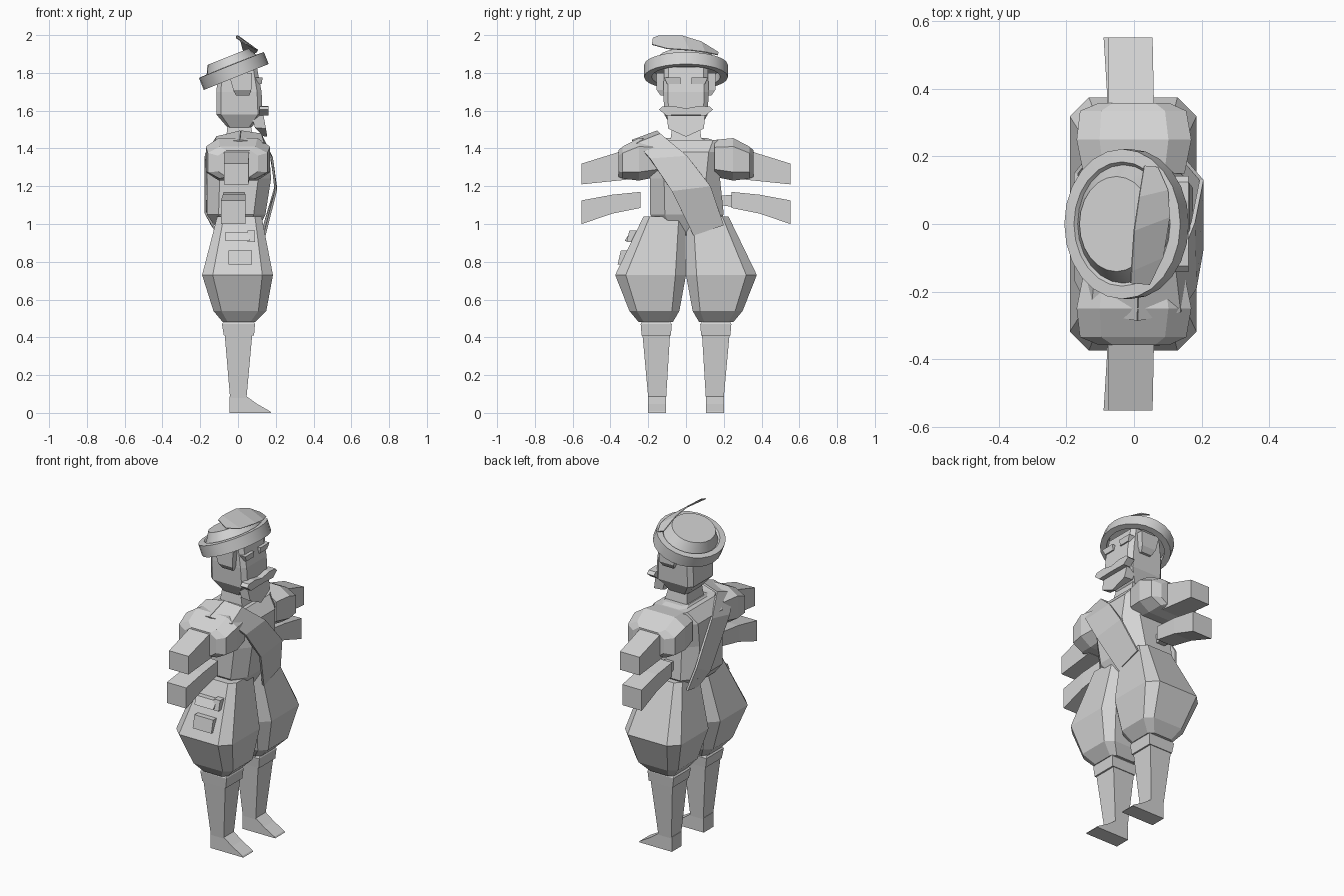
import bpy, bmesh, math
from mathutils import Matrix, Vector

mat = bpy.data.materials.new("light grey")
mat.diffuse_color = (0.65, 0.65, 0.65, 1)


def make(name, verts, faces, thick=0):
    bm = bmesh.new()
    vs = [bm.verts.new(v) for v in verts]
    for f in faces:
        bm.faces.new([vs[i] for i in f])
    bmesh.ops.recalc_face_normals(bm, faces=bm.faces)
    me = bpy.data.meshes.new(name)
    bm.to_mesh(me)
    bm.free()
    me.materials.append(mat)
    ob = bpy.data.objects.new(name, me)
    bpy.context.collection.objects.link(ob)
    if thick:
        m = ob.modifiers.new("thickness", 'SOLIDIFY')
        m.thickness = thick
        m.offset = 0
    return ob


def loft(name, secs, axis='z', cham=0.0, s=1):
    """Skin rectangles (pos, a0, a1, b0, b1) with cut corners along z or y.
    a is x; b is y (axis z) or z (axis y). s mirrors y."""
    verts = []
    n = 8 if cham else 4
    for p, a0, a1, b0, b1 in secs:
        da, db = (a1 - a0) * cham, (b1 - b0) * cham
        ring = [(a0 + da, b0), (a1 - da, b0), (a1, b0 + db), (a1, b1 - db),
                (a1 - da, b1), (a0 + da, b1), (a0, b1 - db), (a0, b0 + db)]
        if not cham:
            ring = [(a0, b0), (a1, b0), (a1, b1), (a0, b1)]
        for a, b in ring:
            verts.append((a, s * b, p) if axis == 'z' else (a, s * p, b))
    faces = [[k * n + i, k * n + (i + 1) % n, (k + 1) * n + (i + 1) % n, (k + 1) * n + i]
             for k in range(len(secs) - 1) for i in range(n)]
    last = (len(secs) - 1) * n
    faces += [list(range(n)), list(range(last, last + n))]
    return make(name, verts, faces)


def strip(name, left, right, thick):
    n = len(left)
    return make(name, left + right,
                [[i, i + 1, n + i + 1, n + i] for i in range(n - 1)], thick)


# legs, breeches and arms on both sides
for s, side in ((1, "left"), (-1, "right")):
    loft(side + "_breeches", [(0.48, -.08, .09, .07, .25), (0.54, -.13, .15, .035, .30),
                              (0.73, -.19, .185, 0, .375), (1.04, -.11, .125, .005, .225)],
         cham=0.15, s=s)
    loft(side + "_knee_band", [(0.41, -.075, .085, .08, .235), (0.47, -.085, .09, .075, .24),
                               (0.49, -.07, .08, .09, .23)], s=s)
    loft(side + "_stocking", [(0.08, -.042, .045, .105, .2), (0.41, -.07, .075, .085, .23)], s=s)
    y0, y1 = s * .105, s * .2
    prof = [(-.045, 0), (.175, 0), (.17, .008), (.1, .048), (.045, .088), (-.045, .088)]
    n = len(prof)
    make(side + "_shoe", [(x, y, z) for y in (y0, y1) for x, z in prof],
         [[i, (i + 1) % n, n + (i + 1) % n, n + i] for i in range(n)]
         + [list(range(n)), list(range(n, 2 * n))])
    loft(side + "_sleeve_puff", [(.15, -.15, .15, 1.25, 1.445), (.25, -.17, .17, 1.23, 1.455),
                                 (.335, -.16, .155, 1.24, 1.41), (.358, -.105, .105, 1.25, 1.39)],
         'y', 0.2, s)
    loft(side + "_upper_arm", [(.31, -.075, .06, 1.235, 1.395), (.552, -.075, .055, 1.21, 1.32)],
         'y', 0, s)
    loft(side + "_forearm", [(.24, -.075, .035, 1.085, 1.17), (.39, -.08, .04, 1.055, 1.155),
                             (.552, -.09, .04, 1.0, 1.125)], 'y', 0, s)
    # hair beside the face
    loft(side + "_side_hair", [(1.68, -.01, .06, .10, .135), (1.71, -.025, .07, .10, .155),
                               (1.80, -.05, .075, .10, .155)], s=s)
    # half of the moustache
    make(side + "_moustache",
         [(x, s * y, z) for x in (.115, .162)
          for y, z in ((0, 1.578), (0, 1.612), (.07, 1.625), (.125, 1.622), (.142, 1.605), (.105, 1.575))],
         [list(range(6)), list(range(6, 12))] + [[i, (i + 1) % 6, 6 + (i + 1) % 6, 6 + i] for i in range(6)])
    # brows
    loft(side + "_brow", [(1.74, .08, .125, .03, .10), (1.775, .08, .13, .03, .115)], s=s)

# wrist stub
loft("wrist_stub", [(.18, -.05, .0, 1.1, 1.15), (.25, -.055, .01, 1.09, 1.155)], 'y')

# torso, pelvis and neck
loft("torso", [(0.94, -.05, .09, -.03, .07), (1.0, -.13, .12, -.15, .16),
               (1.05, -.165, .145, -.19, .2), (1.24, -.165, .175, -.19, .18),
               (1.38, -.165, .165, -.2, .2), (1.445, -.11, .11, -.2, .23)], cham=0.2)
loft("collar", [(1.42, -.10, .10, -.18, .22), (1.455, -.07, .08, -.11, .11)], cham=0.15)
loft("neck", [(1.43, -.065, .09, -.085, .085), (1.53, -.055, .065, -.07, .07)])

# head and beard
loft("head", [(1.51, -.055, .07, -.075, .075), (1.58, -.115, .13, -.115, .115),
              (1.70, -.115, .125, -.12, .12), (1.83, -.10, .10, -.115, .115)], cham=0.1)
make("beard", [(.07, -.1, 1.575), (.07, .1, 1.575), (.135, .1, 1.575), (.135, -.1, 1.575),
               (.09, -.095, 1.51), (.09, .095, 1.51), (.148, .095, 1.505), (.148, -.095, 1.505),
               (.135, 0, 1.465), (.155, 0, 1.462)],
     [(0, 1, 2, 3), (0, 3, 7, 4), (1, 2, 6, 5), (3, 2, 6, 9, 7), (0, 1, 5, 8, 4),
      (4, 7, 9, 8), (5, 6, 9, 8)])

# tilted oval hat, turned from a profile
prof = [(0, .01), (.8, .01), (.82, -.034), (1, -.034), (1, .034), (.83, .036), (.79, .025), (.635, .082), (0, .082)]
bm = bmesh.new()
vs = [bm.verts.new((r, 0, z)) for r, z in prof]
es = [bm.edges.new(p) for p in zip(vs, vs[1:])]
bmesh.ops.spin(bm, geom=vs + es, cent=(0, 0, 0), axis=(0, 0, 1), angle=math.tau, steps=24)
bmesh.ops.remove_doubles(bm, verts=bm.verts, dist=1e-4)
bmesh.ops.recalc_face_normals(bm, faces=bm.faces)
bmesh.ops.transform(bm, verts=bm.verts, matrix=Matrix.Translation((-.022, 0, 1.81))
                    @ Matrix.Rotation(math.radians(-21.8), 4, 'Y')
                    @ Matrix.Diagonal((.185, .222, 1, 1)))
me = bpy.data.meshes.new("hat")
bm.to_mesh(me)
bm.free()
me.materials.append(mat)
hat = bpy.data.objects.new("hat", me)
bpy.context.collection.objects.link(hat)
bpy.context.view_layer.objects.active = hat
hat.select_set(True)
bpy.ops.object.shade_smooth_by_angle(angle=math.radians(30))

# feather lying across the hat
strip("feather",
      [(-.01, -.175, 1.985), (-.008, -.14, 1.997), (0, -.02, 1.996), (.015, .08, 1.965), (.03, .172, 1.908)],
      [(.045, -.18, 1.95), (.085, -.1, 1.928), (.105, .02, 1.92), (.1, .1, 1.91), (.07, .168, 1.895)], .005)

# sash over the shoulder, across chest and back
strip("sash_front",
      [(.01, -.285, 1.44), (.135, -.26, 1.425), (.18, -.19, 1.345), (.2, -.075, 1.175), (.14, .04, .94)],
      [(.015, -.15, 1.49), (.12, -.135, 1.475), (.175, .005, 1.36), (.2, .13, 1.2), (.14, .2, .995)], .012)
strip("sash_back",
      [(.01, -.285, 1.44), (-.125, -.26, 1.42), (-.17, -.17, 1.33), (-.172, .02, 1.06), (-.12, .06, .97)],
      [(.015, -.15, 1.49), (-.11, -.135, 1.46), (-.17, .0, 1.37), (-.172, .15, 1.13), (-.14, .19, 1.0)], .012)

# pouches on the outer thigh
loft("upper_pouch", [(.91, -.065, .06, -.325, -.24), (.955, -.07, .065, -.298, -.22)])
loft("pouch_buckle", [(.905, .05, .09, -.315, -.22), (.965, .05, .09, -.30, -.22)])
loft("lower_pouch", [(.785, -.05, .075, -.362, -.3), (.86, -.05, .075, -.345, -.27)])
